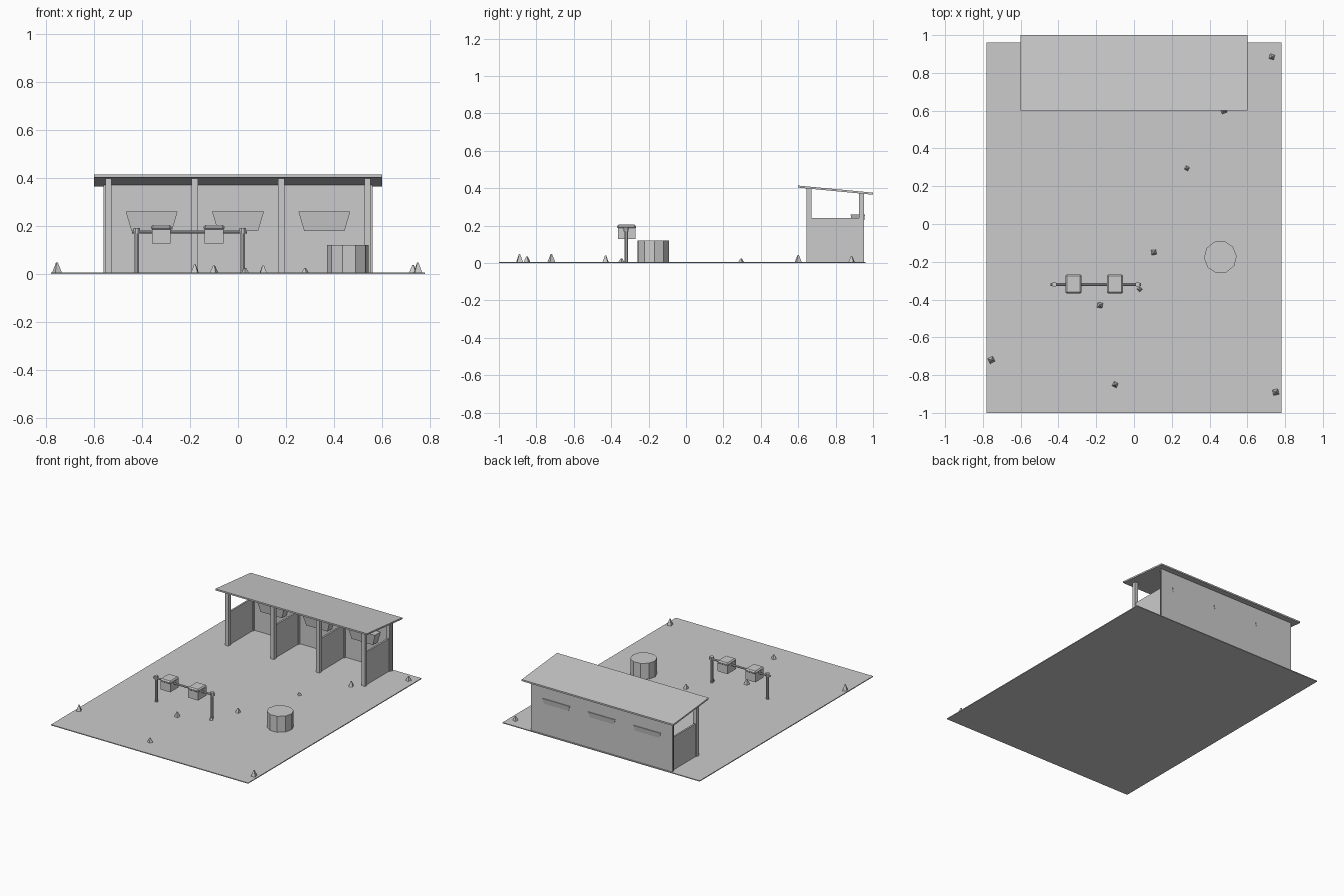
import bpy
import bmesh
from math import radians, pi
from mathutils import Matrix

if "Cube" in bpy.data.objects:
    bpy.data.objects.remove(bpy.data.objects["Cube"], do_unlink=True)

# One plain grey for everything
grey = bpy.data.materials.new("plain_grey")
grey.use_nodes = True
COLOUR = (0.6, 0.6, 0.6, 1)
grey.diffuse_color = COLOUR
grey.node_tree.nodes["Principled BSDF"].inputs["Base Color"].default_value = COLOUR


def finish(name, bm):
    bmesh.ops.recalc_face_normals(bm, faces=bm.faces)
    mesh = bpy.data.meshes.new(name)
    bm.to_mesh(mesh)
    bm.free()
    mesh.materials.append(grey)
    obj = bpy.data.objects.new(name, mesh)
    bpy.context.collection.objects.link(obj)
    return obj


def box(name, x, y, z, bevel=0):
    """Box between three (low, high) ranges."""
    bm = bmesh.new()
    bmesh.ops.create_cube(bm, size=1)
    for v in bm.verts:
        v.co = [(a + b) / 2 + (b - a) * c for (a, b), c in zip((x, y, z), v.co)]
    if bevel:
        bmesh.ops.bevel(bm, geom=bm.edges[:], offset=bevel, segments=1, affect='EDGES')
    return finish(name, bm)


def cone(name, centre, r1, r2, length, sides, turn=0, axis='Z'):
    """Prism or tapered prism around its centre."""
    bm = bmesh.new()
    bmesh.ops.create_cone(bm, cap_ends=True, segments=sides, radius1=r1,
                          radius2=r2, depth=length)
    spin = Matrix.Rotation(turn, 4, 'Z')
    if axis == 'X':
        spin = Matrix.Rotation(pi / 2, 4, 'Y') @ spin
    bmesh.ops.transform(bm, matrix=Matrix.Translation(centre) @ spin, verts=bm.verts)
    return finish(name, bm)


# Ground slab
box("ground", (-0.78, 0.78), (-1, 0.96), (0, 0.006))

# Shelter: back wall, posts and low partitions
box("back_wall", (-0.56, 0.56), (0.941, 0.952), (0, 0.371))
for i in range(4):
    x = -0.54 + 0.36 * i
    wide = (x - 0.013, x + 0.013)
    box(f"front_post_{i}", wide, (0.645, 0.671), (0, 0.402))
    box(f"back_post_{i}", wide, (0.925, 0.95), (0, 0.372))
    box(f"partition_{i}", (x - 0.006, x + 0.006), (0.655, 0.945), (0, 0.24))

# Sloping roof, high at the front
roof = box("roof", (-0.6, 0.6), (0.6, 1), (0.403, 0.414))
for v in roof.data.vertices:
    v.co.z -= (v.co.y - 0.6) * 0.095

# Feed troughs, narrower at the bottom, rims poking through the wall
for i in range(3):
    x = 0.36 * (i - 1)
    trough = box(f"trough_{i}", (x - 0.108, x + 0.108), (0.88, 0.957), (0.18, 0.26))
    for v in trough.data.vertices:
        if v.co.z < 0.2:
            v.co.x = x + (v.co.x - x) * 0.78
            v.co.y = 0.918 + (v.co.y - 0.918) * 0.72

# Hitching rail with two capped posts
RAIL_Y = -0.32
cone("rail", (-0.203, RAIL_Y, 0.175), 0.007, 0.007, 0.48, 8, axis='X')
for side, x in (("right", -0.422), ("left", 0.02)):
    cone(f"rail_post_{side}", (x, RAIL_Y, 0.087), 0.01, 0.01, 0.174, 8, pi / 8)
    cone(f"rail_post_cap_{side}", (x, RAIL_Y, 0.18), 0.014, 0.014, 0.024, 8, pi / 8)

# Saddles on the rail: hanging body and bevelled seat
for side, x in (("right", -0.32), ("left", -0.1)):
    box(f"saddle_body_{side}", (x - 0.039, x + 0.039), (-0.364, -0.271), (0.127, 0.186))
    box(f"saddle_seat_{side}", (x - 0.043, x + 0.043), (-0.368, -0.267), (0.182, 0.205), 0.008)

# Water tub
cone("tub", (0.457, -0.175, 0.06), 0.087, 0.087, 0.12, 10, radians(-86))

# Scattered pointed stones: x, y, height
stones = [(0.73, 0.885, 0.037), (0.475, 0.6, 0.042), (0.28, 0.295, 0.024),
          (0.105, -0.15, 0.036), (0.03, -0.345, 0.025), (-0.18, -0.43, 0.04),
          (-0.755, -0.72, 0.048), (-0.1, -0.85, 0.036), (0.75, -0.89, 0.048)]
for i, (x, y, h) in enumerate(stones):
    r = 0.014 + h * 0.2
    cone(f"stone_{i}", (x, y, h / 2), r, 0.004, h, 4, radians(30 + 37 * i))
